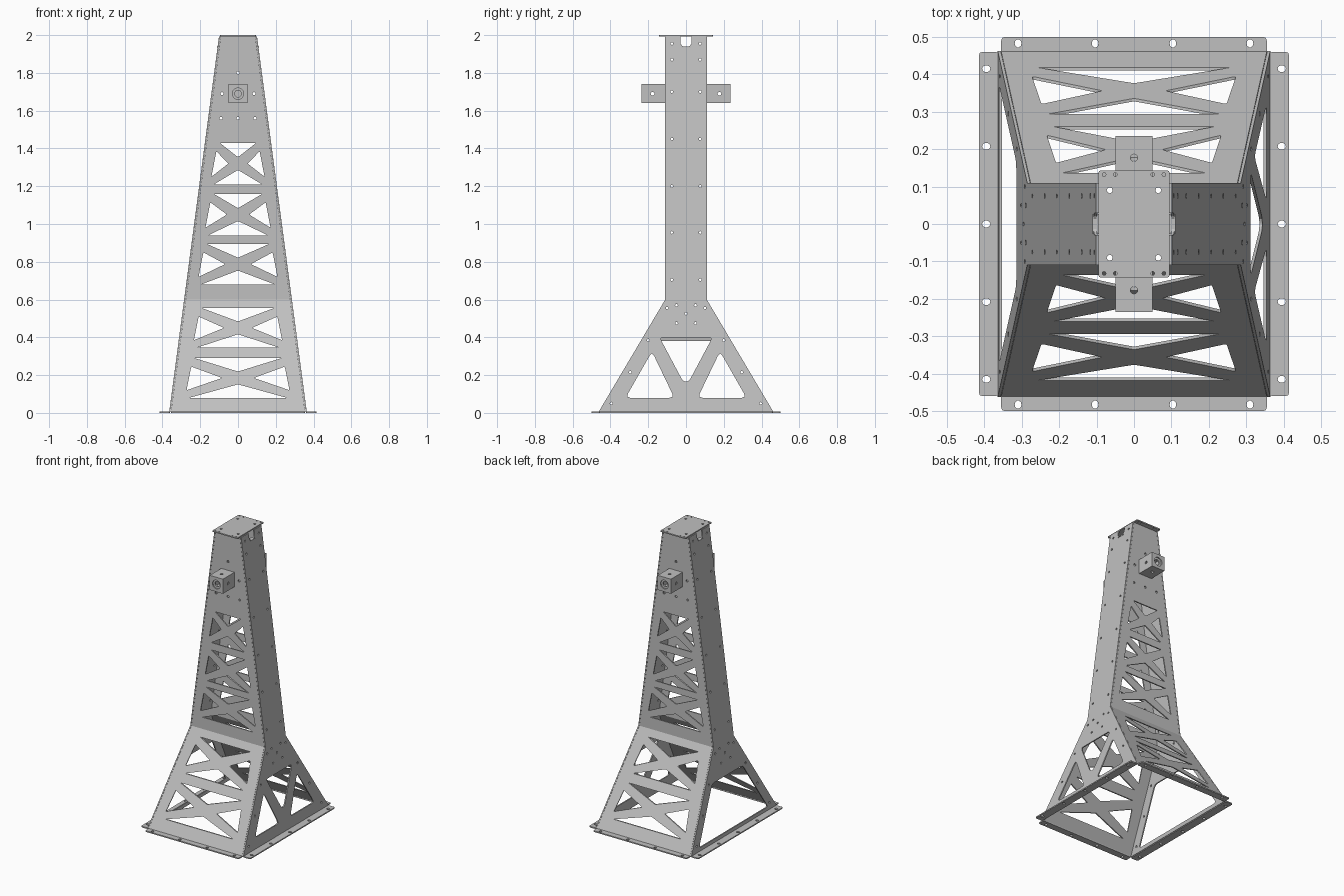
import bpy, bmesh, math
from mathutils import Vector, Matrix

cube = bpy.data.objects.get("Cube")
if cube:
    bpy.data.objects.remove(cube)

steel = bpy.data.materials.new("light grey steel")
steel.use_nodes = True
GREY = (0.53, 0.53, 0.53, 1)
steel.diffuse_color = GREY
steel.node_tree.nodes["Principled BSDF"].inputs["Base Color"].default_value = GREY

T = 0.008                    # sheet thickness
KNEE, FOOT = 0.6, 0.005      # height of the fold and of the floor flange
SLOPE = 0.593                # outward run of the lower panels per unit height
LEAN = 0.1325                # inward lean of the side panels


def side_x(z):
    return 0.365 - LEAN * z


def leg_y(z):
    return 0.11 + SLOPE * max(0, KNEE - z)


def circle(u, v, r, n=10, stretch=1.0):
    return [(u + r * math.cos(i * math.tau / n),
             v + r * stretch * math.sin(i * math.tau / n)) for i in range(n)]


def rounded(points, r=0.01):
    """Soften each corner of a polygon with a short curve."""
    out = []
    for i, p in enumerate(points):
        p = Vector(p)
        ends = []
        for q in (points[i - 1], points[(i + 1) % len(points)]):
            d = Vector(q) - p
            ends.append(p + d.normalized() * min(r, d.length * 0.45))
        a, b = ends
        out += [a, (a + 2 * p + b) / 4, b]
    return [tuple(p) for p in out]


def mirror(points):
    return [(-u, v) for u, v in points]


def panel(name, outline, holes, origin, u, v, w, thick=T):
    """Sheet with cut-outs, drawn in (u, v) and set into place."""
    curve = bpy.data.curves.new(name, 'CURVE')
    curve.dimensions = '2D'
    curve.fill_mode = 'BOTH'
    curve.extrude = thick / 2
    for loop in [outline] + holes:
        spline = curve.splines.new('POLY')
        spline.points.add(len(loop) - 1)
        for pt, (a, b) in zip(spline.points, loop):
            pt.co = (a, b, 0, 1)
        spline.use_cyclic_u = True
    temp = bpy.data.objects.new(name, curve)
    bpy.context.collection.objects.link(temp)
    bpy.context.view_layer.update()
    dg = bpy.context.evaluated_depsgraph_get()
    mesh = bpy.data.meshes.new_from_object(temp.evaluated_get(dg))
    bpy.data.objects.remove(temp)
    place = Matrix((u, v, w)).transposed().to_4x4()
    place.translation = origin
    bm = bmesh.new()
    bm.from_mesh(mesh)
    bm.transform(place)
    bmesh.ops.remove_doubles(bm, verts=bm.verts, dist=1e-5)
    bmesh.ops.recalc_face_normals(bm, faces=bm.faces)
    for f in bm.faces:
        f.smooth = False
    bm.to_mesh(mesh)
    bm.free()
    mesh.materials.clear()
    mesh.materials.append(steel)
    obj = bpy.data.objects.new(name, mesh)
    bpy.context.collection.objects.link(obj)
    return obj


def rect(u0, u1, v0, v1):
    return [(u0, v0), (u1, v0), (u1, v1), (u0, v1)]


def lattice_bay(z0, z1, margin):
    """Four triangular cut-outs that leave an X of bracing."""
    c = (z0 + z1) / 2
    hw = lambda z: side_x(z) - margin
    tip = hw(c) * 0.25 + 0.02
    side = rounded([(hw(z1) + 0.005, z1 - 0.045), (hw(z0) + 0.002, z0 + 0.04), (tip, c)], 0.006)
    loops = [side, mirror(side)]
    for z, apex in ((z1, c + 0.034), (z0, c - 0.034)):
        b = hw(z) - 0.012
        loops.append(rounded([(-b, z), (b, z), (0, apex)], 0.006))
    return loops


X, Y, Z = (1, 0, 0), (0, 1, 0), (0, 0, 1)

# Front and back: lattice mast, splayed lower panel, floor flange
upper_holes = [circle(x, z, 0.008) for x, z in
               ((0, 1.8), (0.085, 1.69), (-0.085, 1.69), (0.09, 1.56), (-0.09, 1.56), (0, 1.56))]
for z0, z1, m in ((1.21, 1.43, 0.066), (0.94, 1.16, 0.07), (0.68, 0.895, 0.068)):
    upper_holes += lattice_bay(z0, z1, m)
lower_holes = lattice_bay(0.345, 0.555, 0.088) + lattice_bay(0.08, 0.29, 0.084)


def tapered(z0, z1):
    a, b = side_x(z0) - T - 0.001, side_x(z1) - T - 0.001
    return [(-a, z0), (a, z0), (b, z1), (-b, z1)]


for name, s in (("front", -1), ("back", 1)):
    panel(name + "_upper_panel", tapered(KNEE, 1.992), upper_holes,
          (0, s * (0.11 - T / 2), 0), X, Z, Y)
    panel(name + "_lower_panel", tapered(FOOT, KNEE), lower_holes,
          (0, s * (0.11 - T / 2 + SLOPE * KNEE), 0), X, (0, -s * SLOPE, 1), Y)
    panel(name + "_floor_flange", rounded(rect(-0.355, 0.355, 0.452, 0.5)),
          [circle(x, 0.483, 0.009, stretch=1.25) for x in (-0.31, -0.104, 0.104, 0.31)],
          (0, 0, T / 2), X, (0, s, 0), Z)

# Sides: one sheet each, flaring into legs below the fold
notch = [(0.03 * math.cos(a), 1.965 + 0.03 * math.sin(a))
         for a in (-math.pi * i / 8 for i in range(9))]
side_outline = ([(0.11, 1.992), (0.03, 1.992)] + notch + [(-0.03, 1.992), (-0.11, 1.992), (-0.11, KNEE),
                (-leg_y(FOOT), FOOT), (leg_y(FOOT), FOOT), (0.11, KNEE)])
bolts = [(0.075, z) for z in (0.705, 0.955, 1.2, 1.45, 1.7, 1.87, 1.955)]
bolts += [(0.1, 0.555), (0.05, 0.57), (0.05, 0.475), (0.2, 0.385), (0.295, 0.215), (0.395, 0.05)]
side_holes = [circle(s * y, z, 0.007, 8) for y, z in bolts for s in (-1, 1)] + [circle(0, 0.525, 0.007, 8)]
corner_cut = rounded([(0.18, 0.325), (0.062, 0.08), (0.32, 0.08)], 0.025)
truss = [corner_cut, mirror(corner_cut),
         rounded([(-0.14, 0.4), (0.14, 0.4), (0.015, 0.165), (-0.015, 0.165)], 0.02)]
leg = lambda z: leg_y(z) - 0.075
doorway = [rounded([(-leg(0.03), 0.03), (leg(0.03), 0.03), (leg(0.38), 0.38), (-leg(0.38), 0.38)], 0.02)]

for name, s, cut in (("left", 1, truss), ("right", -1, doorway)):
    panel(name + "_side_panel", side_outline, side_holes + cut,
          (s * (side_x(0) - T / 2), 0, 0), Y, (-s * LEAN, 0, 1), X)
    panel(name + "_floor_flange", rounded(rect(0.36, 0.415, -0.46, 0.46)),
          [circle(0.395, y, 0.011, stretch=0.85) for y in (-0.415, -0.208, 0, 0.208, 0.415)],
          (0, 0, T / 2), (s, 0, 0), Y, Z)
    panel(name + "_notch_lip", rect(0.085, 0.111, -0.027, 0.027), [],
          (0, 0, 1.936), (s, 0, 0), Y, Z, 0.005)

# Cap plate
cap_holes = [circle(sx * x, sy * y, r, 8) for x, y, r in
             ((0.065, 0.09, 0.008), (0.05, 0.132, 0.005), (0.08, 0.132, 0.005))
             for sx in (-1, 1) for sy in (-1, 1)]
panel("cap_plate", rounded(rect(-0.095, 0.095, -0.143, 0.143), 0.006), cap_holes,
      (0, 0, 2 - T / 2), X, Y, Z)

# Socket boxes standing out from the front and back
H, MID = 0.05, 1.69
for name, s in (("front", -1), ("back", 1)):
    panel(name + "_socket_face", rect(-H, H, -H, H), [circle(0, 0, 0.03, 20)],
          (0, s * (0.235 - T / 2), MID), X, Z, Y)
    panel(name + "_socket_ring", circle(0, 0, 0.034, 20), [circle(0, 0, 0.018, 16)],
          (0, s * 0.22, MID), X, Z, Y)
    wall, pin = rect(0.11, 0.235 - T, -H, H), [circle(0.177, 0, 0.01, 12)]
    for k, side in ((-1, "a"), (1, "b")):
        panel(name + "_socket_wall_" + side, wall, pin,
              (k * (H - T / 2), 0, MID), (0, s, 0), Z, X)
        panel(name + "_socket_lid_" + side, rect(0.11, 0.235 - T, -H + T, H - T), pin,
              (0, 0, MID + k * (H - T / 2)), (0, s, 0), X, Z)
